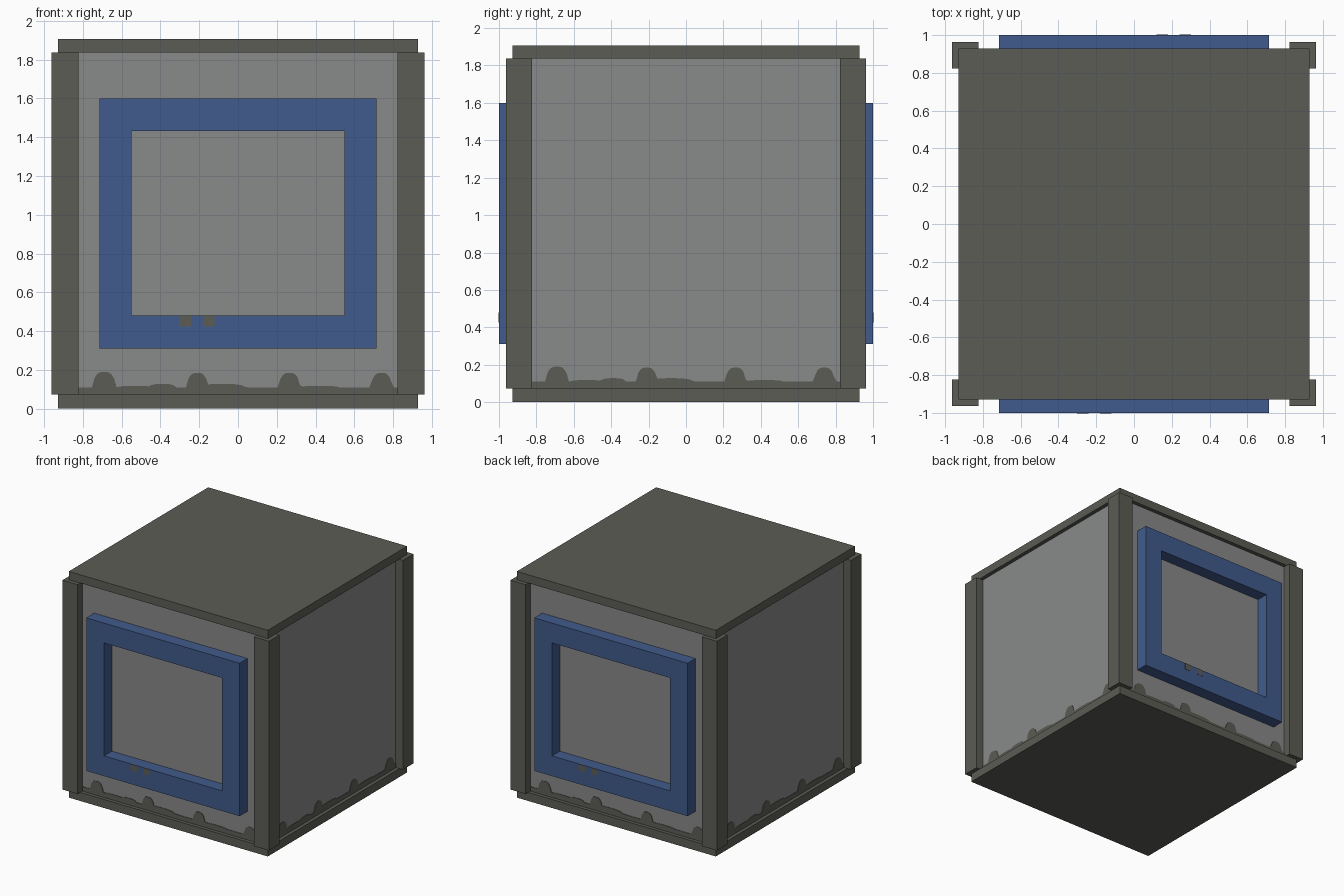
import bpy, bmesh, math
from mathutils import Matrix

if "Cube" in bpy.data.objects:
    bpy.data.objects.remove(bpy.data.objects["Cube"], do_unlink=True)


def material(name, rgb):
    mat = bpy.data.materials.new(name)
    mat.use_nodes = True
    mat.diffuse_color = (*rgb, 1)
    mat.node_tree.nodes["Principled BSDF"].inputs["Base Color"].default_value = (*rgb, 1)
    return mat


DARK = material("dark metal", (0.107, 0.107, 0.093))
GREY = material("grey panel", (0.25, 0.252, 0.255))
BLUE = material("blue frame", (0.053, 0.105, 0.262))

WALL = 0.895   # distance of the wall panels from the centre
LOW, HIGH = 0.072, 1.837   # top of the base slab, underside of the lid


def finish(name, bm, mat, turn=0):
    """Turn the mesh about z and make it an object."""
    bmesh.ops.rotate(bm, verts=bm.verts, matrix=Matrix.Rotation(turn, 3, "Z"))
    mesh = bpy.data.meshes.new(name)
    bm.to_mesh(mesh)
    bm.free()
    mesh.materials.append(mat)
    obj = bpy.data.objects.new(name, mesh)
    bpy.context.collection.objects.link(obj)
    return obj


def box(name, low, high, mat, turn=0):
    bm = bmesh.new()
    bmesh.ops.create_cube(bm, size=1)
    for v in bm.verts:
        v.co = [(a + b) / 2 + c * (b - a) for a, b, c in zip(low, high, v.co)]
    return finish(name, bm, mat, turn)


def window_frame(name, turn):
    """Rectangular ring on the wall, made of four mitred sides."""
    bm = bmesh.new()

    def loop(half, bottom, top):
        corners = ((-half, bottom), (half, bottom), (half, top), (-half, top))
        return [bm.verts.new((x, -WALL, z)) for x, z in corners]

    outer, inner = loop(0.715, 0.31, 1.6), loop(0.55, 0.48, 1.432)
    ring = []
    for i in range(4):
        j = (i + 1) % 4
        ring.append(bm.faces.new((outer[i], outer[j], inner[j], inner[i])))
    out = bmesh.ops.extrude_face_region(bm, geom=ring, use_keep_orig=True)
    for v in out["geom"]:
        if isinstance(v, bmesh.types.BMVert):
            v.co.y = -1
    bmesh.ops.recalc_face_normals(bm, faces=bm.faces)
    # join the mitred corners into flat faces
    bmesh.ops.dissolve_limit(bm, angle_limit=0.01, verts=bm.verts, edges=[])
    return finish(name, bm, BLUE, turn)


# Wear marks: centre, height and half width of each bump
BUMPS = [(-0.69, 0.08, 0.06), (-0.21, 0.075, 0.055), (0.265, 0.075, 0.055), (0.74, 0.075, 0.055),
         (-0.39, 0.018, 0.07), (-0.08, 0.018, 0.12), (-0.53, 0.008, 0.09), (0.42, 0.008, 0.1)]


def wear_height(x):
    rise = 0
    for centre, height, half in BUMPS:
        t = min(abs(x - centre) / half, 1)
        rise = max(rise, height * (1 - t ** 3) ** 0.6)
    return 0.11 + rise


def wear_strip(name, turn):
    """Thin ragged plate along the foot of a wall."""
    bm = bmesh.new()
    count, half, previous = 130, 0.83, None
    for i in range(count + 1):
        x = half * (2 * i / count - 1)
        pair = [bm.verts.new((x, -WALL - 0.004, z)) for z in (LOW, wear_height(x))]
        if previous:
            bm.faces.new((previous[0], pair[0], pair[1], previous[1]))
        previous = pair
    obj = finish(name, bm, DARK, turn)
    solid = obj.modifiers.new("thickness", "SOLIDIFY")
    solid.thickness = 0.004


# Main body, base and lid
box("body", (-WALL, -WALL, LOW), (WALL, WALL, HIGH), GREY)
box("base_slab", (-0.928, -0.928, 0), (0.928, 0.928, LOW), DARK)
box("lid_slab", (-0.928, -0.928, HIGH), (0.928, 0.928, 1.907), DARK)

# Corner posts and wear strips, one per side
for k, side in enumerate(("front", "right", "back", "left")):
    turn = k * math.pi / 2
    box(side + "_corner_post", (0.823, -0.963, LOW), (0.963, -0.823, HIGH), DARK, turn)
    wear_strip(side + "_wear_strip", turn)

# Frames with two small chips, front and back
for side, turn in (("front", 0), ("back", math.pi)):
    window_frame(side + "_window_frame", turn)
    for n, x in enumerate((-0.272, -0.15)):
        box(f"{side}_frame_chip_{n + 1}", (x - 0.03, -1.002, 0.425), (x + 0.03, -0.996, 0.48), DARK, turn)
